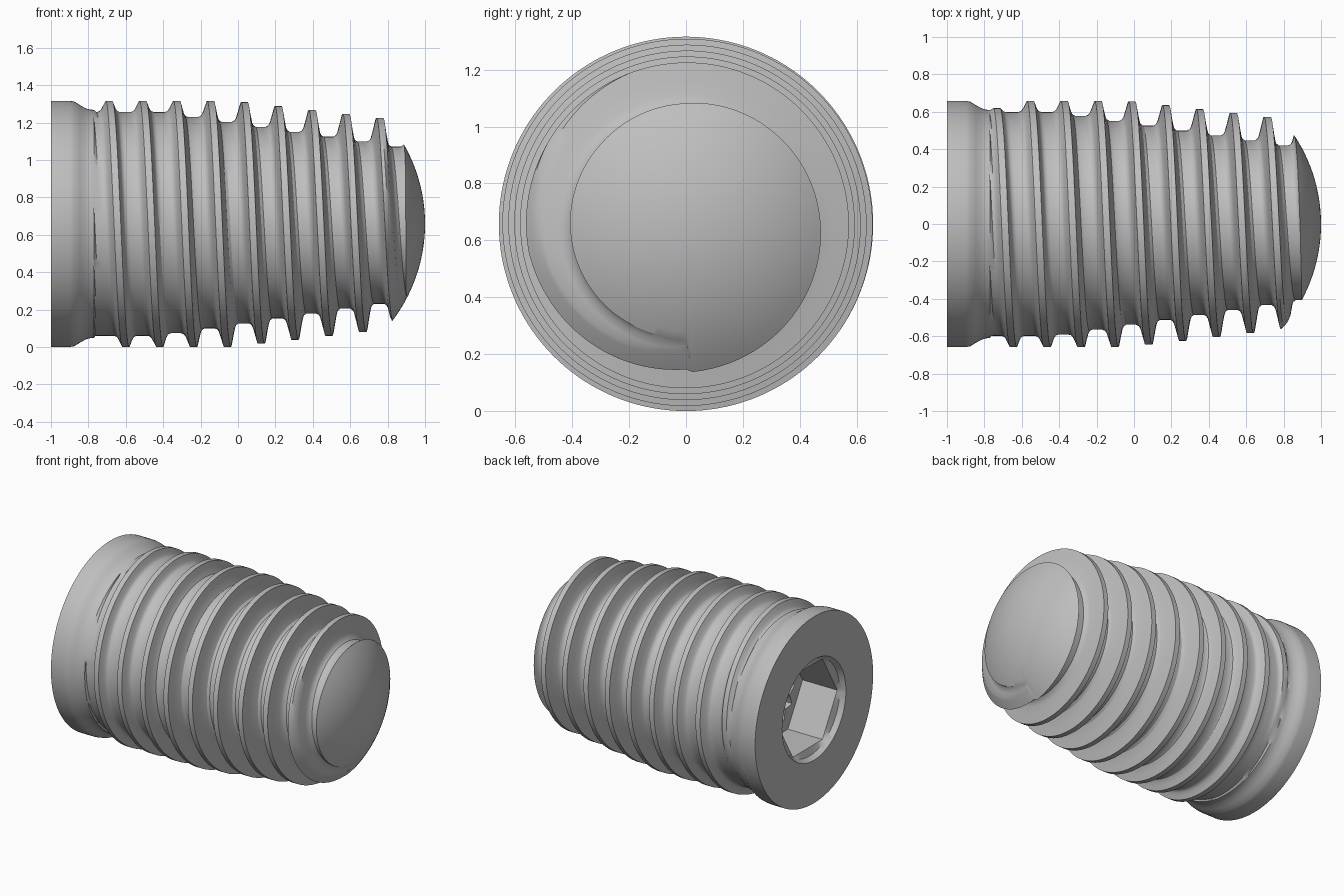
import bpy
import bmesh
from math import sin, cos, sqrt, pi, radians

cube = bpy.data.objects.get("Cube")
if cube:
    bpy.data.objects.remove(cube)

AXIS_Z = 0.658       # height of the long axis, also the largest radius
COLUMNS = 144        # angular divisions
PITCH = 0.181
FIRST_CREST = -0.69
DOME_R = 0.857
START = (-0.77, 0.61)
TURNS = range(-2, 11)

# One pitch of the thread: offset along the axis, height fraction, uses next crest
THREAD = [(-0.018, 1, 0), (0, 1, 0), (0.018, 1, 0), (0.027, 0.6, 0),
          (0.036, 0.25, 0), (0.045, 0.08, 0), (0.06, 0, 0), (0.09, 0, 0),
          (0.114, 0, 0), (0.129, 0.07, 1), (0.139, 0.22, 1), (0.151, 0.6, 1)]
COLLAR = [(-1, AXIS_Z), (-0.9, AXIS_Z), (-0.875, 0.654), (-0.845, 0.635),
          (-0.815, 0.618), (-0.79, 0.611), START]


def dome(x):
    """Radius of the rounded tip; it only limits the front part of the body."""
    d = max(x - (1 - DOME_R), 0)
    return sqrt(max(DOME_R ** 2 - d * d, 0))


def root(xc):
    return min(0.598, 0.592 - 0.145 * (xc + 0.09 + 0.38))


def crest(xc):
    full = min(AXIS_Z, AXIS_Z - 0.115 * (xc + 0.03))
    fade = min(max((xc + 0.76) / 0.07, 0), 1)
    return root(xc) + (full - root(xc)) * fade


def socket_points(t):
    """Stepped drive recess: star bore, hexagon, chamfer to a round mouth."""
    step = radians(60)
    hexagon = 0.285 / cos((t + step / 2) % step - step / 2)
    wave = abs((t / radians(30)) % 1 - 0.5) * 2
    star = 0.185 + 0.055 * wave
    return [(-0.3, 0), (-0.3, star), (-0.68, star), (-0.68, hexagon),
            (-0.95, hexagon), (-0.965, 0.335), (-1, 0.355)]


def thread_points(t):
    """Tapered helical thread at one angle, trimmed by the rounded tip."""
    pts = []
    for n in TURNS:
        xc = FIRST_CREST + PITCH * (n + t / (2 * pi))
        for dx, f, nxt in THREAD:
            base = root(xc)
            top = crest(xc + PITCH * nxt)
            x = xc + dx
            pts.append(START if x < START[0] else (x, base + f * (top - base)))
    last = max(i for i, (x, r) in enumerate(pts) if r < dome(x))
    # Bisect for the place where the thread meets the tip
    (xa, ra), (xb, rb) = pts[last], pts[last + 1]
    lo, hi = 0.0, 1.0
    for _ in range(25):
        m = (lo + hi) / 2
        if ra + (rb - ra) * m < dome(xa + (xb - xa) * m):
            lo = m
        else:
            hi = m
    x_end = xa + (xb - xa) * lo
    end = (x_end, dome(x_end))
    return [(x, min(r, dome(x))) if i <= last else end
            for i, (x, r) in enumerate(pts)]


def tip_points(r_end, rings=14):
    radii = [r_end * (1 - k / rings) for k in range(1, rings + 1)]
    return [(1 - DOME_R + sqrt(DOME_R ** 2 - r * r), r) for r in radii]


def make_fixture(name, mat):
    bm = bmesh.new()
    grid = []
    for j in range(COLUMNS):
        t = 2 * pi * j / COLUMNS
        head = socket_points(t) + COLLAR
        thread = thread_points(t)
        tip = tip_points(thread[-1][1])
        grid.append([[bm.verts.new((x, -r * sin(t), AXIS_Z + r * cos(t)))
                      for x, r in part] for part in (head, thread, tip)])
    turn = len(THREAD)
    for j in range(COLUMNS):
        seam = j == COLUMNS - 1
        a, b = grid[j], grid[(j + 1) % COLUMNS]
        # At the seam the helix continues one turn further along
        left = a[0] + (a[1][:-turn] if seam else a[1]) + a[2]
        right = b[0] + (b[1][turn:] if seam else b[1]) + b[2]
        for k in range(len(left) - 1):
            bm.faces.new((left[k], left[k + 1], right[k + 1], right[k]))
    bmesh.ops.remove_doubles(bm, verts=bm.verts, dist=0.00002)
    bmesh.ops.delete(bm, geom=[v for v in bm.verts if not v.link_faces],
                     context='VERTS')
    bmesh.ops.recalc_face_normals(bm, faces=bm.faces)
    mesh = bpy.data.meshes.new(name)
    bm.to_mesh(mesh)
    bm.free()
    mesh.materials.append(mat)
    obj = bpy.data.objects.new(name, mesh)
    bpy.context.collection.objects.link(obj)
    return obj


# Plain grey metal
metal = bpy.data.materials.new("grey_metal")
metal.use_nodes = True
GREY = (0.52, 0.52, 0.52, 1)
metal.diffuse_color = GREY
for node in metal.node_tree.nodes:
    if node.type == 'BSDF_PRINCIPLED':
        node.inputs["Base Color"].default_value = GREY

# Threaded body with collar, drive socket and rounded tip
body = make_fixture("threaded_body", metal)
bpy.ops.object.select_all(action='DESELECT')
body.select_set(True)
bpy.context.view_layer.objects.active = body
bpy.ops.object.shade_smooth_by_angle(angle=radians(32))
